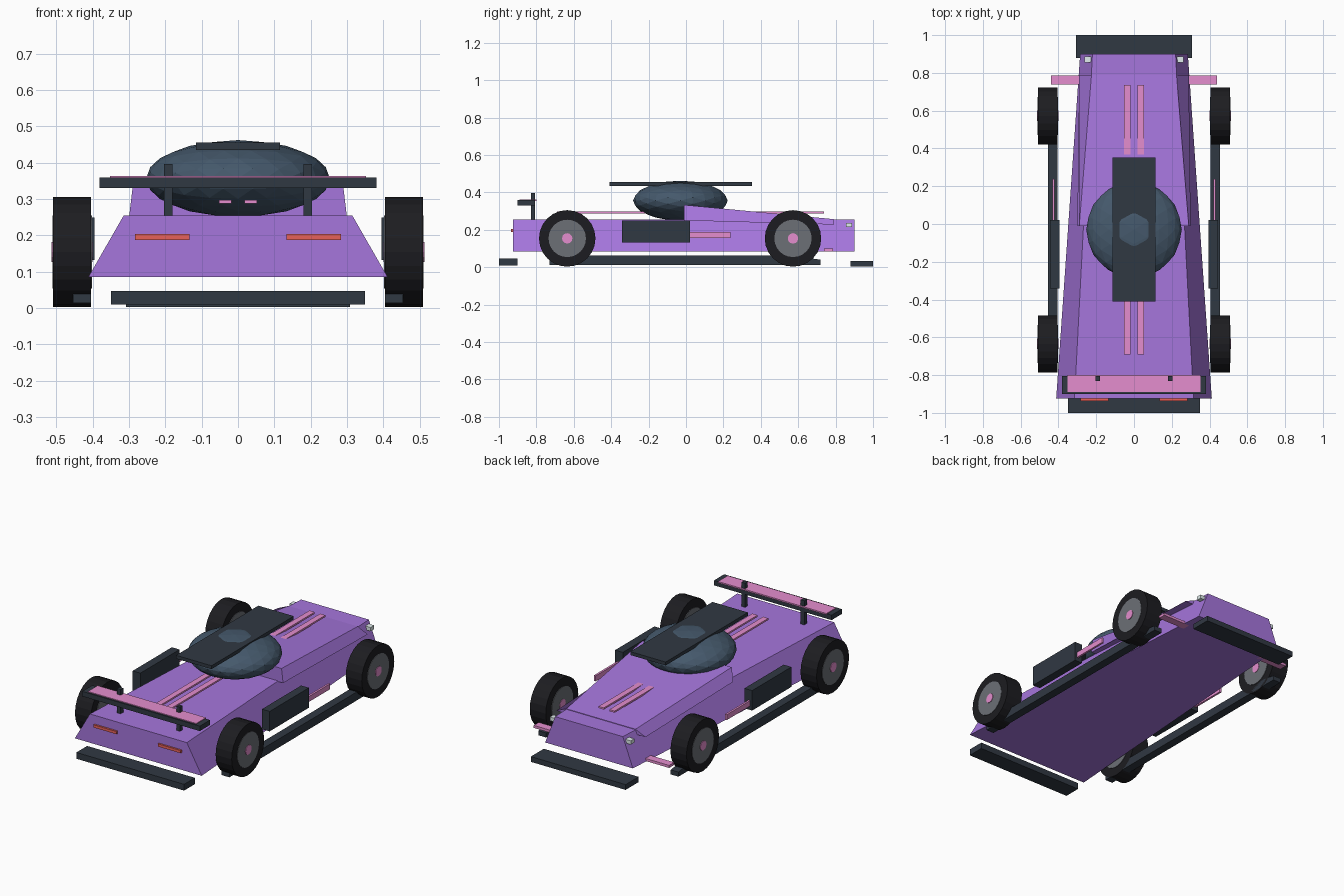
import bpy, bmesh
from math import radians, pi
from mathutils import Matrix

if "Cube" in bpy.data.objects:
    bpy.data.objects.remove(bpy.data.objects["Cube"])


def material(name, rgb):
    m = bpy.data.materials.new(name)
    m.diffuse_color = (*rgb, 1)
    m.use_nodes = True
    m.node_tree.nodes["Principled BSDF"].inputs["Base Color"].default_value = m.diffuse_color
    return m


PURPLE = material("purple", (0.38, 0.18, 0.72))
PINK = material("pink", (0.78, 0.27, 0.62))
DARK = material("dark", (0.03, 0.04, 0.055))
GLASS = material("glass", (0.06, 0.10, 0.15))
RUBBER = material("rubber", (0.012, 0.012, 0.015))
METAL = material("metal", (0.15, 0.16, 0.18))
RED = material("red", (0.8, 0.12, 0.1))
LAMP = material("lamp", (0.75, 0.85, 0.85))


def finish(name, bm, mat):
    bmesh.ops.recalc_face_normals(bm, faces=bm.faces)
    me = bpy.data.meshes.new(name)
    bm.to_mesh(me)
    bm.free()
    me.materials.append(mat)
    ob = bpy.data.objects.new(name, me)
    bpy.context.collection.objects.link(ob)
    return ob


def box(name, x, y, z, mat):
    bm = bmesh.new()
    bmesh.ops.create_cube(bm, size=1)
    for v in bm.verts:
        v.co = [a[0] if c < 0 else a[1] for a, c in zip((x, y, z), v.co)]
    return finish(name, bm, mat)


def pair(name, x, y, z, mat):
    for side, s in (("left", -1), ("right", 1)):
        box(f"{side}_{name}", sorted((s * x[0], s * x[1])), y, z, mat)


def loft(name, sections, mat):
    """Join matching rings of points and cap both ends."""
    bm = bmesh.new()
    rings = [[bm.verts.new(p) for p in s] for s in sections]
    n = len(rings[0])
    for a, b in zip(rings, rings[1:]):
        for i in range(n):
            bm.faces.new((a[i], a[(i + 1) % n], b[(i + 1) % n], b[i]))
    bm.faces.new(rings[0])
    bm.faces.new(rings[-1])
    return finish(name, bm, mat)


def trapezoid(y, low_w, low_z, top_w, top_z):
    return [(-low_w, y, low_z), (low_w, y, low_z), (top_w, y, top_z), (-top_w, y, top_z)]


def disc(name, x0, x1, y, r, mat, segments):
    bm = bmesh.new()
    place = Matrix.Translation(((x0 + x1) / 2, y, 0.154)) @ Matrix.Rotation(pi / 2, 4, 'Y')
    bmesh.ops.create_cone(bm, cap_ends=True, segments=segments, radius1=r, radius2=r,
                          depth=abs(x1 - x0), matrix=place)
    return finish(name, bm, mat)


# Tapered body and raised hood wedge
loft("body", [trapezoid(-0.925, 0.412, 0.085, 0.315, 0.254),
              trapezoid(0.9, 0.285, 0.085, 0.22, 0.254)], PURPLE)
loft("hood", [trapezoid(-0.01, 0.30, 0.25, 0.29, 0.333),
              trapezoid(0.79, 0.29, 0.228, 0.225, 0.257)], PURPLE)

# Faceted canopy and roof plate
bm = bmesh.new()
spin = Matrix.Rotation(pi / 2, 4, 'Z') @ Matrix.Rotation(radians(-31.717), 4, 'Y')
bmesh.ops.create_icosphere(bm, subdivisions=3, radius=1, matrix=spin)
bmesh.ops.scale(bm, vec=(0.253, 0.253, 0.106), verts=bm.verts)
bmesh.ops.translate(bm, vec=(0, -0.03, 0.356), verts=bm.verts)
finish("canopy", bm, GLASS)
box("roof_plate", (-0.115, 0.115), (-0.41, 0.353), (0.435, 0.455), DARK)

# Long stripes
pair("stripe", (0.018, 0.052), (-0.69, 0.737), (0.287, 0.297), PINK)

# Wing with posts
box("wing", (-0.382, 0.382), (-0.90, -0.806), (0.33, 0.359), DARK)
box("wing_stripe", (-0.352, 0.352), (-0.89, -0.80), (0.355, 0.363), PINK)
pair("wing_post", (0.181, 0.204), (-0.83, -0.806), (0.25, 0.396), DARK)

# Low bumper blades
box("wing_end_blade", (-0.35, 0.35), (-1.0, -0.90), (0.01, 0.047), DARK)
box("nose_blade", (-0.308, 0.308), (0.88, 1.0), (0.003, 0.034), DARK)

# Lights
pair("tail_light", (0.134, 0.283), (-0.936, -0.92), (0.187, 0.203), RED)
pair("headlight", (0.222, 0.263), (0.855, 0.888), (0.214, 0.236), LAMP)

# Side pods, trim and nose fins
pair("side_pod", (0.395, 0.445), (-0.342, 0.022), (0.132, 0.249), DARK)
pair("side_trim", (0.42, 0.432), (0.02, 0.238), (0.155, 0.187), PINK)
pair("nose_fin", (0.26, 0.44), (0.738, 0.785), (0.085, 0.1), PINK)

# Side skirts
outline = [(-0.73, 0.013), (0.72, 0.013), (0.72, 0.04), (0.56, 0.063), (-0.62, 0.063), (-0.73, 0.04)]
for side, s in (("left", -1), ("right", 1)):
    loft(f"{side}_skirt", [[(s * x, y, z) for y, z in outline] for x in (0.405, 0.455)], DARK)

# Wheels
for end, y in (("front", -0.635), ("back", 0.572)):
    for side, s in (("left", -1), ("right", 1)):
        tag = f"{end}_{side}"
        tire = disc(f"{tag}_tire", s * 0.405, s * 0.509, y, 0.151, RUBBER, 24)
        disc(f"{tag}_rim", s * 0.402, s * 0.511, y, 0.10, METAL, 24)
        disc(f"{tag}_hub", s * 0.40, s * 0.514, y, 0.028, PINK, 12)
